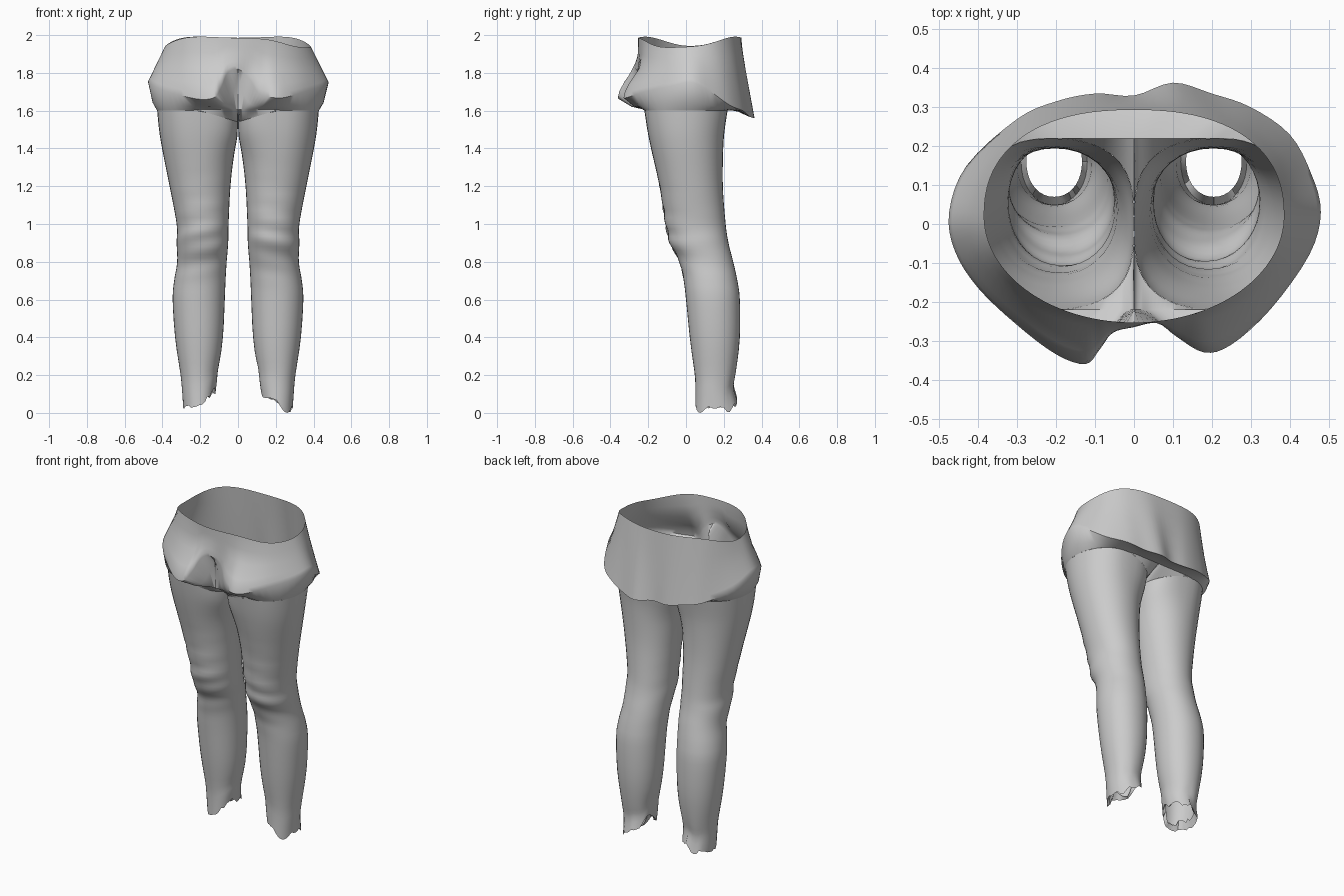
import bpy, bmesh, math, random
from mathutils import Vector

if "Cube" in bpy.data.objects:
    bpy.data.objects.remove(bpy.data.objects["Cube"])

# Hem outline (x, y, z): front centre -> right side -> back centre -> left side
HEM_RIGHT = [(0, -.265, 1.82), (.06, -.255, 1.77), (.11, -.29, 1.69), (.18, -.33, 1.67),
             (.25, -.31, 1.67), (.35, -.22, 1.70), (.45, -.08, 1.73), (.48, .03, 1.75),
             (.455, .13, 1.70), (.40, .23, 1.63), (.30, .30, 1.60), (.20, .335, 1.57),
             (.10, .363, 1.56)]
HEM_LEFT = [(0, .33, 1.57), (-.10, .335, 1.57), (-.20, .315, 1.59), (-.30, .27, 1.61),
            (-.43, .15, 1.68), (-.475, .03, 1.75), (-.46, -.07, 1.74), (-.40, -.165, 1.71),
            (-.30, -.26, 1.68), (-.20, -.335, 1.66), (-.125, -.36, 1.67), (-.09, -.325, 1.72),
            (-.055, -.28, 1.80)]
# Leg profile: z, inner x, outer x, front y, back y
LEG = [(1.60, .000, .428, -.220, .220), (1.50, .004, .418, -.205, .205),
       (1.40, .018, .402, -.185, .197), (1.20, .040, .362, -.140, .195),
       (1.00, .050, .325, -.108, .210), (.90, .052, .325, -.085, .225),
       (.80, .060, .322, -.035, .250), (.70, .066, .338, -.012, .272),
       (.60, .070, .346, .000, .285), (.40, .080, .333, .020, .285),
       (.20, .105, .305, .045, .264), (.10, .112, .296, .050, .252),
       (.00, .120, .290, .050, .270)]


def spline(a, b, c, d, t):
    return .5 * (2 * b + (c - a) * t + (2 * a - 5 * b + 4 * c - d) * t * t
                 + (3 * b - a - 3 * c + d) * t ** 3)


def spow(v, e):
    return math.copysign(abs(v) ** e, v)


def make_object(name, rings):
    """Join closed rings of equal length into a smooth open shell."""
    bm = bmesh.new()
    rows = [[bm.verts.new(p) for p in ring] for ring in rings]
    n = len(rows[0])
    for a, b in zip(rows, rows[1:]):
        for i in range(n):
            j = (i + 1) % n
            bm.faces.new((a[i], b[i], b[j], a[j]))
    bmesh.ops.remove_doubles(bm, verts=bm.verts, dist=.0004)
    me = bpy.data.meshes.new(name)
    # Face outwards, judged on the outermost sides
    bm.normal_update()
    mid = sum((v.co.x for v in bm.verts)) / len(bm.verts)
    if sum(f.normal.x * (f.calc_center_median().x - mid) for f in bm.faces) < 0:
        bmesh.ops.reverse_faces(bm, faces=bm.faces)
    bm.to_mesh(me)
    bm.free()
    ob = bpy.data.objects.new(name, me)
    bpy.context.collection.objects.link(ob)
    bpy.ops.object.select_all(action='DESELECT')
    ob.select_set(True)
    bpy.context.view_layer.objects.active = ob
    bpy.ops.object.shade_smooth_by_angle(angle=math.radians(45))
    return ob


def leg_section(row, a, side):
    """Point on a rounded leg cross-section; a = 0 is the outer side."""
    z, xi, xo, yf, yb = row
    e = .95 - .25 * max(0, min(1, (z - 1.35) / .2)) * (.5 - .5 * math.cos(a))
    x = (xi + xo) / 2 + (xo - xi) / 2 * spow(math.cos(a), e)
    y = (yf + yb) / 2 + (yb - yf) / 2 * spow(math.sin(a), e)
    if z > 1.3:  # crotch sits lower than the outer hip
        z -= .06 * (1 - min(1, x / .2)) * (z - 1.3) / .3
    return Vector((side * x, y, z))


def make_leg(name, side, seed):
    rng = random.Random(seed)
    n, rings = 36, []
    raw = [rng.uniform(-.04, .04) for _ in range(n)]
    ragged = [(raw[i - 2] + raw[i - 1] + raw[i]) / 3 for i in range(n)]
    rows = []
    for k in range(len(LEG) - 1):
        q = [LEG[max(0, min(len(LEG) - 1, k + o))] for o in (-1, 0, 1, 2)]
        steps = 5 if .7 < LEG[k][0] < 1.45 else 3
        rows += [[spline(*v, s / steps) for v in zip(*q)] for s in range(steps)]
    rows.append(list(LEG[-1]))
    for row in rows:
        ring = []
        for i in range(n):
            a = 2 * math.pi * i / n
            p = leg_section(row, a, side)
            z = row[0]
            # Cloth folds around the knee
            fade = math.exp(-((z - .97) / .2) ** 2) * (.5 - .5 * math.sin(a))
            p.y -= .005 * fade * math.sin(z * 55 + 1.5 * math.cos(a) + seed)
            # Torn cuff, higher on the inner side
            if z < .3:
                s = .5 - .5 * math.cos(a)
                low = max(0, .015 + .11 * s ** 1.5 + ragged[i])
                p.z = low + max(0, z) * (.3 - low) / .3
            ring.append(p)
        rings.append(ring)
    # Tucked cuff lip
    c = sum(rings[-1], Vector()) / n
    rings.append([Vector((c.x + (p.x - c.x) * .84, c.y + (p.y - c.y) * .82, p.z + .035 + r))
                  for p, r in zip(rings[-1], ragged)])
    make_object(name, rings)


make_leg("right_leg", 1, 2)
make_leg("left_leg", -1, 5)

# Hip wrap: waist rim, bulging sides, hem, then folded under to the leg tops
ctrl = [Vector(p) for p in HEM_RIGHT + HEM_LEFT]
m, sub = len(ctrl), 4
hip = [[] for _ in range(9)]
for k in range(m):
    for s in range(sub):
        h = spline(ctrl[k - 1], ctrl[k], ctrl[(k + 1) % m], ctrl[(k + 2) % m], s / sub)
        side = -1 if (k >= len(HEM_RIGHT)) else 1
        th = math.atan2(h.y - .02, h.x)
        sn, cs = math.sin(th), math.cos(th)
        e = .85 if sn > 0 else 1.0
        z = 1.943 + .043 * sn * sn + .022 * math.sin(2 * th) ** 2
        z -= .04 * math.exp(-((th + .7) / .45) ** 2)  # waist sags front right
        rim = Vector((.385 * spow(cs, e), .02 + .273 * spow(sn, e), z))
        front = max(0, -sn) ** 2
        for r, (v, f) in enumerate(((0, 0), (.25, 0), (.5, .14), (.75, .72), (.9, .95), (1, 1))):
            t = v + (f - v) * front
            p = rim.lerp(h, t)
            p.z = rim.z + (h.z - rim.z) * v
            hip[r].append(p)
        leg = leg_section(LEG[0], 2 * math.atan2(h.y, max(0, side * h.x)), side)
        # Seat outline: follows the legs outside, bridges straight across between them
        seat = leg.copy()
        if abs(leg.x) < .214:
            seat.y, seat.z = math.copysign(.22, h.y), 1.605
        notch = math.exp(-(h.x / .06) ** 2) if h.y < 0 else 0
        under = h.lerp(seat, .5 + .4 * notch)
        under.z = h.z + (seat.z - h.z) * (.72 - .55 * notch)
        hip[6].append(under)
        hip[7].append(seat)
        hip[8].append(leg)
make_object("hip_wrap", hip)
